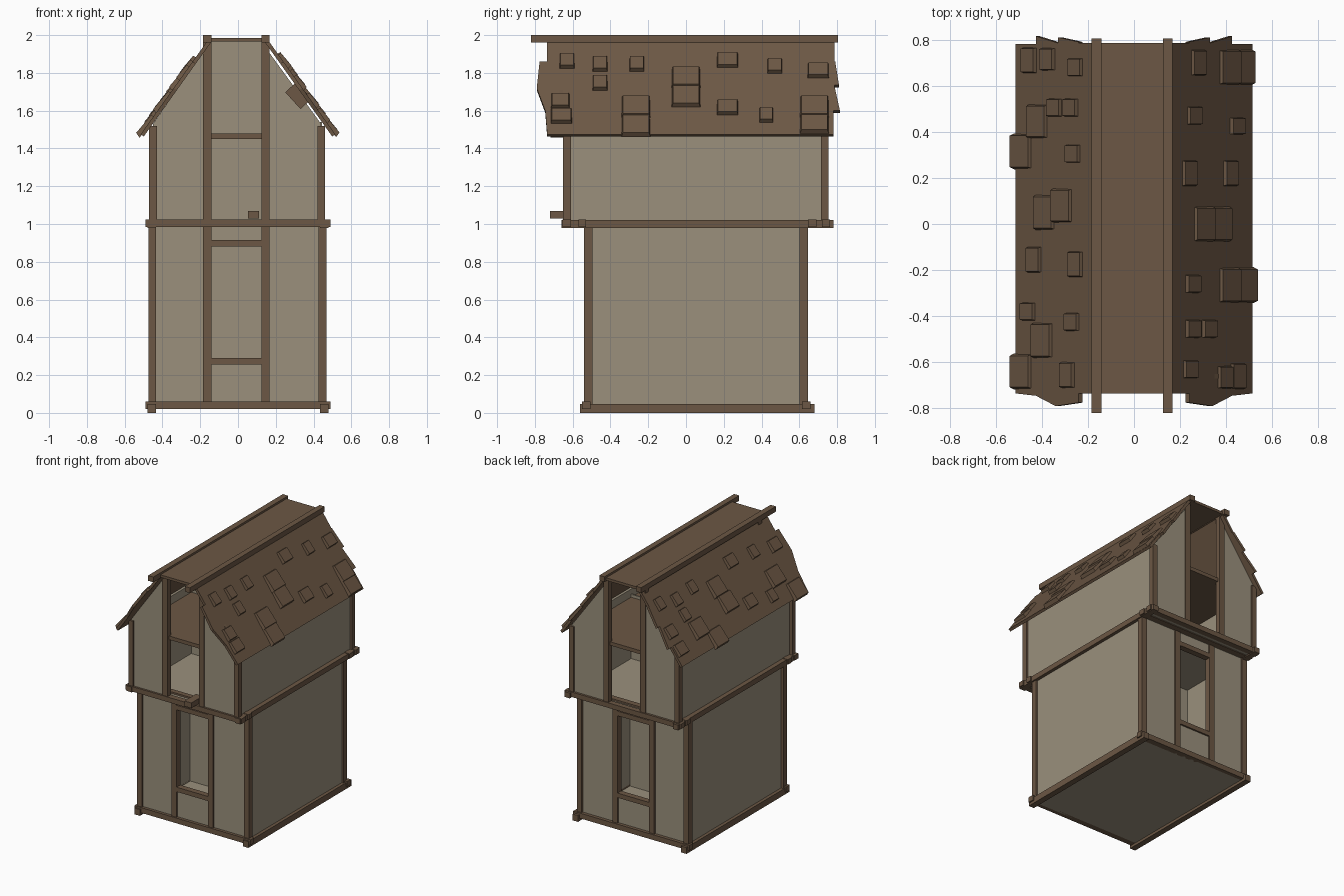
import bpy, bmesh, math
from mathutils import Matrix, Vector

if "Cube" in bpy.data.objects:
    bpy.data.objects.remove(bpy.data.objects["Cube"])


def material(name, rgb):
    m = bpy.data.materials.new(name)
    m.diffuse_color = (*rgb, 1)
    m.use_nodes = True
    m.node_tree.nodes["Principled BSDF"].inputs["Base Color"].default_value = m.diffuse_color
    return m


WOOD = material("brown wood", (0.150, 0.096, 0.058))
PLASTER = material("beige plaster", (0.325, 0.280, 0.203))


def finish(name, bm, mat):
    bmesh.ops.recalc_face_normals(bm, faces=bm.faces)
    me = bpy.data.meshes.new(name)
    bm.to_mesh(me)
    bm.free()
    me.materials.append(mat)
    ob = bpy.data.objects.new(name, me)
    bpy.context.collection.objects.link(ob)
    return ob


def box(name, x, y, z, mat=WOOD):
    bm = bmesh.new()
    bmesh.ops.create_cube(bm, size=1)
    for v in bm.verts:
        for i, (a, b) in enumerate((x, y, z)):
            v.co[i] = a if v.co[i] < 0 else b
    return finish(name, bm, mat)


def prism(name, pts, offset, mat):
    bm = bmesh.new()
    f = bm.faces.new([bm.verts.new(p) for p in pts])
    ext = bmesh.ops.extrude_face_region(bm, geom=[f])
    moved = [g for g in ext["geom"] if isinstance(g, bmesh.types.BMVert)]
    bmesh.ops.translate(bm, verts=moved, vec=offset)
    return finish(name, bm, mat)


# vertical stud positions shared by both gable walls
STUDS = ((-.185, -.14), (.125, .167))
LOW_CORNERS = ((-.475, -.433), (.427, .469))
UP_CORNERS = ((-.47, -.43), (.42, .46))

# front and back walls: (name, lower post y range, upper post y range)
for end, lo, up in (("front", (-.54, -.495), (-.65, -.61)),
                    ("back", (.602, .647), (.715, .755))):
    for x in LOW_CORNERS + STUDS:
        box(end + "_lower_post", x, lo, (.03, 1))
    for x in UP_CORNERS:
        box(end + "_upper_post", x, up, (1, 1.52))
    for x in STUDS:
        box(end + "_gable_post", x, up, (1, 1.965))
    # window rails
    for z in ((.255, .29), (.88, .915)):
        box(end + "_window_rail", (-.14, .125), lo, z)
    # lower panels, with the window left open
    m, n = sum(lo) / 2, sum(up) / 2
    py = (m - .01, m + .01)
    box(end + "_panel_left", (-.45, -.16), py, (.03, 1), PLASTER)
    box(end + "_panel_right", (.145, .445), py, (.03, 1), PLASTER)
    box(end + "_panel_below", (-.16, .145), py, (.03, .27), PLASTER)
    box(end + "_panel_above", (-.16, .145), py, (.90, 1), PLASTER)
    # gable panels under the slope
    for s, a, b in ((-1, .165, .45), (1, .145, .44)):
        pts = [(s * x, n - .01, z) for x, z in ((a, 1), (b, 1), (b, 1.53), (a, 1.935))]
        prism(end + "_gable_panel", pts, Vector((0, .02, 0)), PLASTER)

# sill beams and storey beams running across
for y in ((-.55, -.505), (.615, .66)):
    box("sill_cross_beam", (-.49, .49), y, (.02, .06))
for y in ((-.655, -.61), (-.57, -.53), (.645, .69), (.72, .762)):
    box("storey_cross_beam", (-.49, .49), y, (.985, .985 + .038))

# long side beams and side walls
for s in (-1, 1):
    def span(a, b):
        return tuple(sorted((s * a, s * b)))
    box("sill_side_beam", span(.435, .48), (-.56, .68), (0, .048))
    box("storey_side_beam", span(.435, .48), (-.66, .78), (.98, 1.02))
    box("lower_side_wall", span(.435, .455), (-.52, .63), (.03, 1), PLASTER)
    box("upper_side_wall", span(.425, .445), (-.63, .735), (1, 1.54), PLASTER)

# floors and the inner partition
box("ground_floor", (-.44, .44), (-.52, .63), (.02, .035), PLASTER)
box("storey_floor", (-.45, .45), (-.63, .74), (.99, 1.01), PLASTER)
box("attic_floor", (-.43, .43), (-.63, .735), (1.45, 1.478))
box("partition_lower", (-.44, .44), (.045, .055), (.03, 1), PLASTER)
box("partition_upper", (-.43, .43), (.045, .055), (1, 1.5), PLASTER)
box("partition_attic", (-.15, .15), (.045, .055), (1.46, 1.97), PLASTER)
box("hoist_stub", (.052, .11), (-.72, -.58), (1.028, 1.068))

# roof: flat top, two ridge beams, two ragged slopes
box("roof_top", (-.165, .165), (-.735, .785), (1.965, 1.985))
box("ridge_beam_left", (-.185, -.14), (-.82, .805), (1.96, 2))
box("ridge_beam_right", (.125, .168), (-.82, .805), (1.96, 2))

SLOPE = .35 / .49           # run over rise
ANGLE = math.atan2(.49, .35)
THICK = .02


def roof_x(z):
    return .165 + (1.965 - z) * SLOPE


EDGE = [(-.735, 1.975), (-.735, 1.86), (-.775, 1.86), (-.79, 1.72), (-.745, 1.6),
        (-.735, 1.475), (.78, 1.475), (.78, 1.6), (.815, 1.6), (.785, 1.735),
        (.81, 1.735), (.79, 1.86), (.785, 1.86), (.785, 1.975)]
for s in (-1, 1):
    pts = [(s * roof_x(z), y, z) for y, z in EDGE]
    inward = Vector((-s * math.sin(ANGLE), 0, -math.cos(ANGLE))) * THICK
    prism("roof_slope", pts, inward, WOOD)


# raised shingles, slightly tapered towards the outer face
def shingle(s, y, z, w):
    length = .095 if w < .14 else .14
    bm = bmesh.new()
    bmesh.ops.create_cube(bm, size=1)
    for v in bm.verts:
        k = .88 if v.co.z > 0 else 1
        v.co = Vector((v.co.x * length * k, v.co.y * w * k, v.co.z * .03))
    bmesh.ops.rotate(bm, verts=bm.verts, matrix=Matrix.Rotation(ANGLE - .08, 3, 'Y'))
    bmesh.ops.translate(bm, verts=bm.verts, vec=(roof_x(z) + .003, y, z + .003))
    for v in bm.verts:
        v.co.x *= s
    finish("shingle", bm, WOOD)


RIGHT = [(-.63, 1.86, .08), (-.455, 1.845, .08), (-.455, 1.745, .08), (-.26, 1.845, .08),
         (0, 1.775, .155), (0, 1.675, .155), (.22, 1.865, .115), (.47, 1.835, .08),
         (.70, 1.81, .115), (-.665, 1.65, .10), (-.66, 1.57, .115), (-.265, 1.62, .155),
         (-.265, 1.52, .155), (.22, 1.615, .115), (.425, 1.575, .075),
         (.68, 1.62, .155), (.68, 1.535, .155)]
for y, z, w in RIGHT:
    shingle(1, y, z, w)

LEFT = [(.45, .71, .115), (.37, .715, .10), (.25, .68, .08), (.34, .505, .08),
        (.27, .505, .08), (.415, .445, .15), (.485, .315, .155), (.26, .305, .08),
        (.385, .05, .155), (.31, .08, .15), (.43, -.155, .115), (.25, -.175, .115),
        (.455, -.38, .08), (.265, -.425, .08), (.395, -.505, .155),
        (.485, -.64, .155), (.285, -.655, .115)]
for x, y, w in LEFT:
    shingle(-1, y, 1.965 - (x - .165) / SLOPE, w)

# loose shingle hanging on the front gable
patch = box("loose_shingle", (-.06, .06), (-.01, .01), (-.04, .04))
patch.rotation_euler = (0, ANGLE - .12, 0)
patch.location = (.32, -.66, 1.68)
